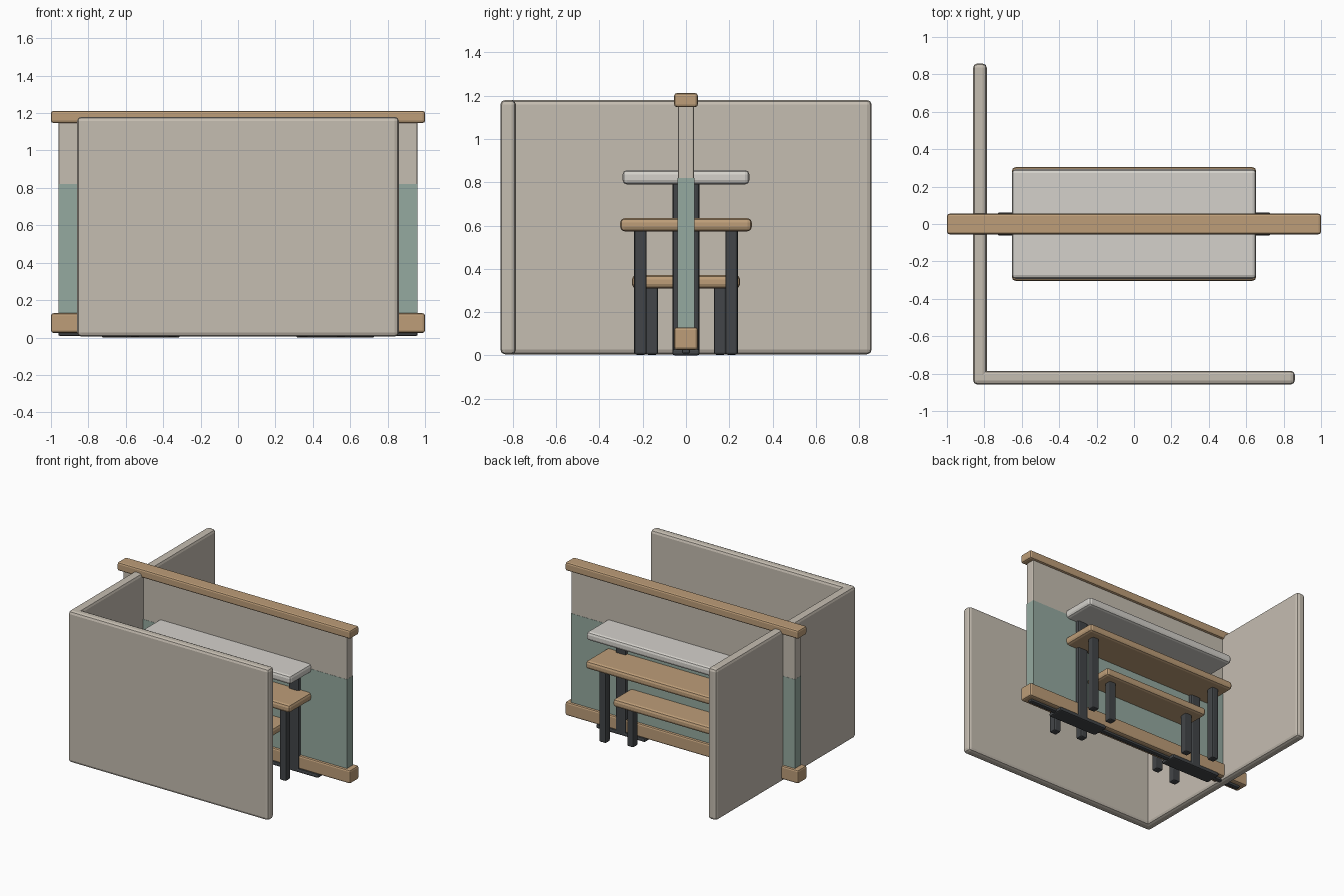
import bpy

if "Cube" in bpy.data.objects:
    bpy.data.objects.remove(bpy.data.objects["Cube"])


def material(name, rgb):
    m = bpy.data.materials.new(name)
    m.diffuse_color = (*rgb, 1)
    m.use_nodes = True
    m.node_tree.nodes["Principled BSDF"].inputs["Base Color"].default_value = m.diffuse_color
    return m


BEIGE = material("warm_grey_fabric", (0.56, 0.51, 0.44))
WOOD = material("light_wood", (0.51, 0.34, 0.19))
GREEN = material("sage_green", (0.30, 0.40, 0.35))
DARK = material("dark_metal", (0.055, 0.06, 0.065))
WHITE = material("off_white", (0.66, 0.64, 0.60))


def box(name, x, y, z, mat, bevel=0.01, segments=2):
    """Bevelled box given by its (min, max) range on each axis."""
    ranges = (x, y, z)
    bpy.ops.mesh.primitive_cube_add(size=1, location=[(a + b) / 2 for a, b in ranges])
    ob = bpy.context.object
    ob.name = name
    ob.scale = [b - a for a, b in ranges]
    bpy.ops.object.transform_apply(location=False, rotation=False, scale=True)
    ob.data.materials.append(mat)
    if bevel:
        mod = ob.modifiers.new("rounded_edges", 'BEVEL')
        mod.width = bevel
        mod.segments = segments
    return ob


def around(c, w):
    return (c - w / 2, c + w / 2)


# Outer L-shaped walls
box("front_wall", (-0.86, 0.86), (-0.858, -0.785), (0.005, 1.18), BEIGE, 0.022)
box("left_wall", (-0.86, -0.787), (-0.858, 0.858), (0.005, 1.18), BEIGE, 0.022)

# Central divider with green lower cladding and wooden rails
box("divider_panel", (-0.96, 0.96), (-0.037, 0.037), (0.05, 1.17), BEIGE, 0.008)
box("divider_lower_cladding", (-0.961, 0.961), (-0.0385, 0.0385), (0.05, 0.82), GREEN, 0)
box("top_rail", (-1, 1), (-0.055, 0.055), (1.147, 1.212), WOOD, 0.013)
box("bottom_rail", (-1, 1), (-0.055, 0.055), (0.025, 0.13), WOOD, 0.013)
box("divider_base_strip", (-0.96, 0.96), (-0.018, 0.018), (0.008, 0.04), DARK, 0.008)

# Stacked surfaces: counter, table and low bench
box("counter_top", (-0.653, 0.653), (-0.293, 0.293), (0.79, 0.856), WHITE, 0.02)
box("table_top", (-0.653, 0.653), (-0.304, 0.304), (0.573, 0.634), WOOD, 0.02)
box("bench_seat", (-0.455, 0.455), (-0.25, 0.25), (0.31, 0.371), WOOD, 0.02)

# Supports, mirrored left/right and front/back
for sx, side in ((-1, "left"), (1, "right")):
    box(f"counter_post_{side}", around(sx * 0.52, 0.09), around(0, 0.125), (0.005, 0.81), DARK, 0.015)
    box(f"counter_foot_{side}", around(sx * 0.52, 0.42), around(0, 0.125), (0, 0.03), DARK, 0.01)
    for sy, end in ((-1, "front"), (1, "back")):
        box(f"table_leg_{end}_{side}", around(sx * 0.55, 0.057), around(sy * 0.211, 0.057),
            (0.003, 0.59), DARK, 0.01)
        box(f"bench_leg_{end}_{side}", around(sx * 0.35, 0.057), around(sy * 0.158, 0.057),
            (0.003, 0.33), DARK, 0.01)
